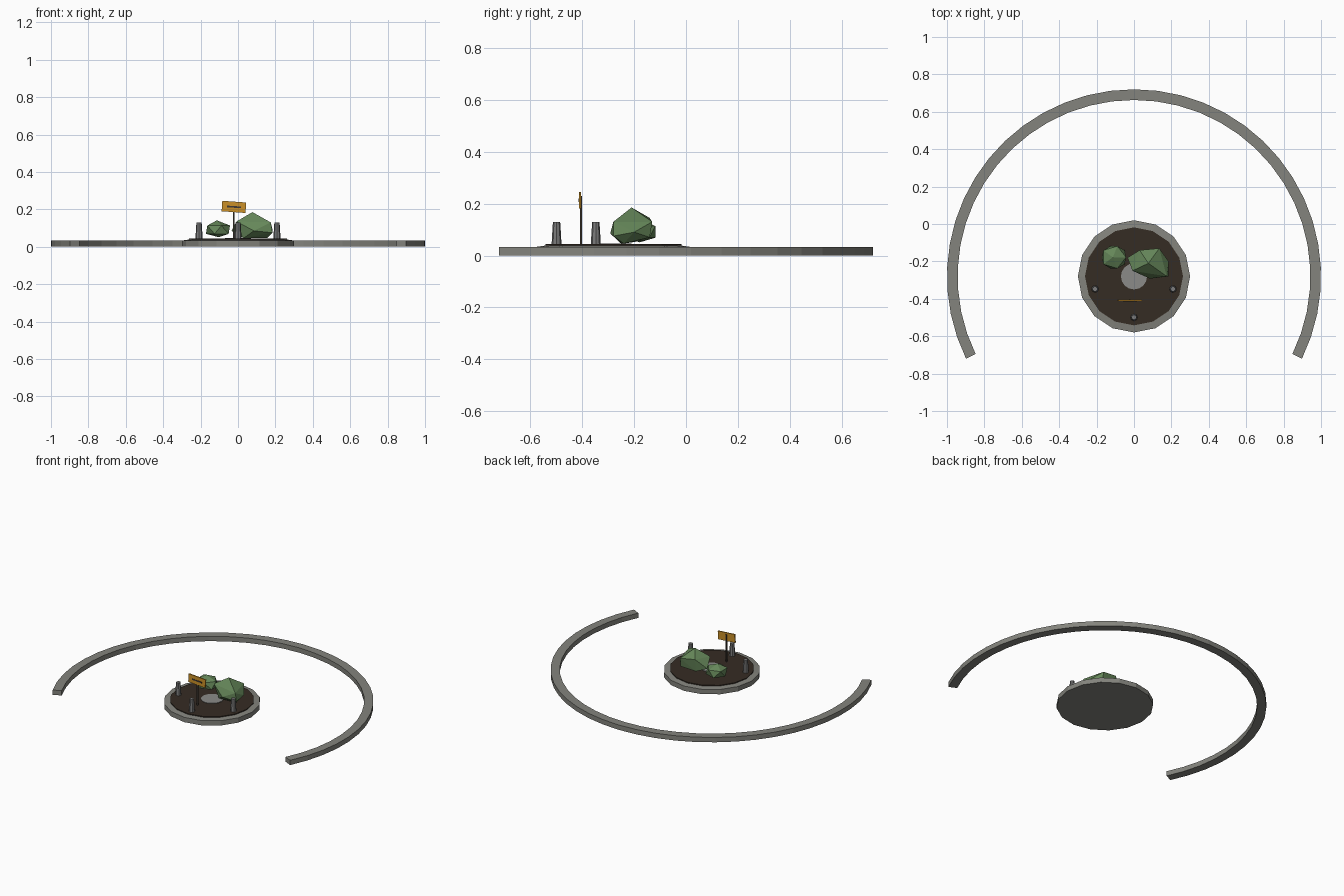
import bpy, bmesh
from math import sin, cos, radians, pi
from mathutils import Matrix, Vector

cube = bpy.data.objects.get("Cube")
if cube:
    bpy.data.objects.remove(cube, do_unlink=True)


def material(name, rgb):
    m = bpy.data.materials.new(name)
    m.use_nodes = True
    m.diffuse_color = (*rgb, 1)
    m.node_tree.nodes["Principled BSDF"].inputs["Base Color"].default_value = (*rgb, 1)
    return m


STONE = material("kerb stone", (0.23, 0.23, 0.205))
SOIL = material("dark soil", (0.036, 0.025, 0.017))
PALE = material("pale concrete", (0.26, 0.26, 0.25))
METAL = material("bollard grey", (0.2, 0.2, 0.2))
LEAF = material("leaf green", (0.13, 0.24, 0.1))
AMBER = material("amber sign", (0.6, 0.28, 0.02))
DARK = material("dark wood", (0.05, 0.04, 0.032))

CY = -0.28  # shared centre of the island and the outer kerb


def finish(name, bm, mat):
    bmesh.ops.recalc_face_normals(bm, faces=bm.faces)
    mesh = bpy.data.meshes.new(name)
    bm.to_mesh(mesh)
    bm.free()
    mesh.materials.append(mat)
    obj = bpy.data.objects.new(name, mesh)
    bpy.context.collection.objects.link(obj)
    return obj


def lathe(name, profile, sides, mat, x=0, y=CY):
    """Closed stack of polygon rings from (radius, height) pairs."""
    bm = bmesh.new()
    rings = [[bm.verts.new((x + r * cos(2 * pi * i / sides),
                            y + r * sin(2 * pi * i / sides), z))
              for i in range(sides)] for r, z in profile]
    for a, b in zip(rings, rings[1:]):
        for i in range(sides):
            j = (i + 1) % sides
            bm.faces.new((a[i], a[j], b[j], b[i]))
    bm.faces.new(rings[0])
    bm.faces.new(rings[-1])
    return finish(name, bm, mat)


def box(name, centre, size, mat, tilt=0, pivot=None):
    bm = bmesh.new()
    bmesh.ops.create_cube(bm, size=1)
    bmesh.ops.scale(bm, vec=size, verts=bm.verts)
    bmesh.ops.translate(bm, vec=centre, verts=bm.verts)
    p = Vector(pivot or centre)
    bmesh.ops.rotate(bm, cent=p, matrix=Matrix.Rotation(radians(tilt), 3, "Y"), verts=bm.verts)
    return finish(name, bm, mat)


# Outer kerb: open arc with a square section
bm = bmesh.new()
steps, low = 32, -26.1
sections = []
for i in range(steps + 1):
    a = radians(low + (180 - 2 * low) * i / steps)
    sections.append([bm.verts.new((r * cos(a), CY + r * sin(a), z))
                     for r, z in ((0.943, 0), (1, 0), (1, 0.033), (0.943, 0.033))])
for a, b in zip(sections, sections[1:]):
    for k in range(4):
        bm.faces.new((a[k], a[(k + 1) % 4], b[(k + 1) % 4], b[k]))
bm.faces.new(sections[0])
bm.faces.new(sections[-1])
finish("outer_kerb", bm, STONE)

# Round island
lathe("island_kerb", [(0.3, 0), (0.3, 0.033), (0.25, 0.04)], 16, STONE)
lathe("island_soil", [(0.262, 0.036), (0.262, 0.044)], 16, SOIL)
lathe("centre_slab", [(0.07, 0.043), (0.07, 0.047)], 16, PALE)

# Bollards on the front of the island
for side, angle in (("right", 198), ("front", 270), ("left", 342)):
    a = radians(angle)
    lathe("bollard_" + side, [(0.019, 0.043), (0.0175, 0.075), (0.014, 0.13)],
          8, METAL, 0.219 * cos(a), CY + 0.219 * sin(a))

# Sign with a blank dark band
sign = Vector((-0.022, -0.409, 0.213))
box("sign_post", (-0.022, -0.405, 0.135), (0.009, 0.007, 0.19), DARK)
box("sign_panel", sign, (0.128, 0.008, 0.056), AMBER, 4)
box("sign_band", sign + Vector((0, -0.0045, 0)), (0.075, 0.002, 0.009), DARK, 4, sign)

# Large bush: faceted hull
bm = bmesh.new()
for p in ((0.077, -0.21, 0.185), (-0.008, -0.25, 0.135), (0.175, -0.28, 0.13),
          (0.03, -0.14, 0.145), (0.135, -0.13, 0.13), (-0.035, -0.18, 0.085),
          (0.185, -0.2, 0.09), (0.185, -0.28, 0.075), (0.085, -0.292, 0.085),
          (0.155, -0.24, 0.046), (0.03, -0.25, 0.046), (0.03, -0.15, 0.06),
          (0.14, -0.14, 0.07)):
    bm.verts.new(p)
bmesh.ops.convex_hull(bm, input=bm.verts)
finish("large_bush", bm, LEAF)

# Small bush: squashed icosahedron with a flattened base
bm = bmesh.new()
bmesh.ops.create_icosphere(bm, subdivisions=1, radius=1)
for v in bm.verts:
    z = max(v.co.z, -0.8)
    v.co = (-0.107 + 0.075 * v.co.x - 0.006 * z, -0.178 + 0.07 * v.co.y,
            0.091 + 0.05 * z)
finish("small_bush", bm, LEAF)
